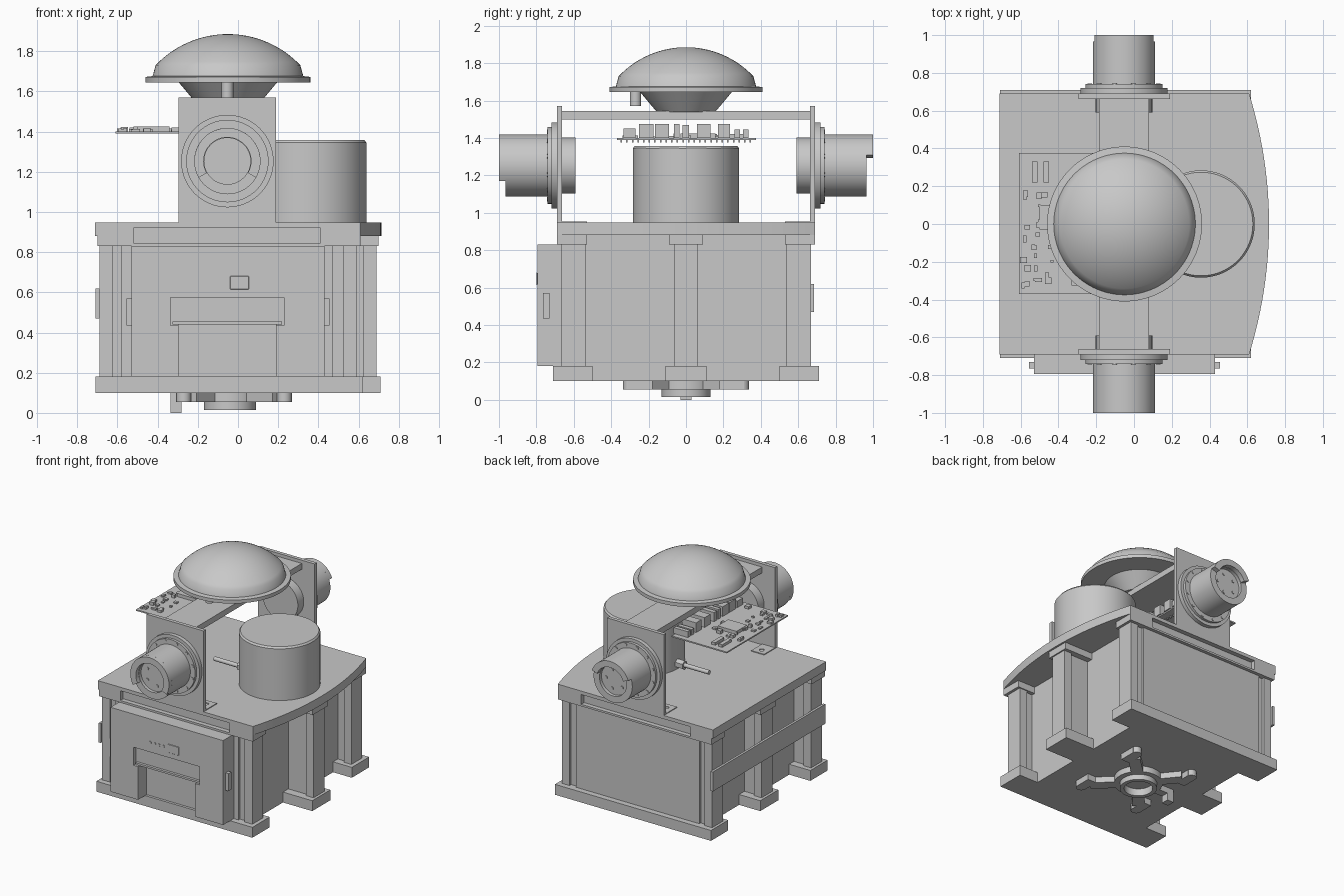
import bpy, bmesh, math, random
from mathutils import Vector, Matrix

if "Cube" in bpy.data.objects:
    bpy.data.objects.remove(bpy.data.objects["Cube"])

grey = bpy.data.materials.new("plain grey")
grey.use_nodes = True
grey.diffuse_color = (0.58, 0.58, 0.58, 1)
grey.node_tree.nodes["Principled BSDF"].inputs["Base Color"].default_value = (0.58, 0.58, 0.58, 1)


def finish(name, bm, smooth=False):
    bmesh.ops.recalc_face_normals(bm, faces=bm.faces)
    mesh = bpy.data.meshes.new(name)
    bm.to_mesh(mesh)
    bm.free()
    mesh.materials.append(grey)
    ob = bpy.data.objects.new(name, mesh)
    bpy.context.collection.objects.link(ob)
    if smooth:
        bpy.ops.object.select_all(action='DESELECT')
        ob.select_set(True)
        bpy.context.view_layer.objects.active = ob
        bpy.ops.object.shade_smooth_by_angle(angle=math.radians(35))
    return ob


def box(name, x, y, z):
    bm = bmesh.new()
    bmesh.ops.create_cube(bm, size=1)
    for v in bm.verts:
        v.co = [a + (b - a) * (c + 0.5) for (a, b), c in zip((x, y, z), v.co)]
    return finish(name, bm)


def prism(name, pts, lo, hi, axis='Z', smooth=False):
    """Extrude an outline along z, or an x-z outline along y."""
    put = (lambda p, h: (p[0], p[1], h)) if axis == 'Z' else (lambda p, h: (p[0], h, p[1]))
    bm = bmesh.new()
    face = bm.faces.new([bm.verts.new(put(p, lo)) for p in pts])
    out = bmesh.ops.extrude_face_region(bm, geom=[face])
    move = Vector(put((0, 0), hi - lo))
    bmesh.ops.translate(bm, vec=move, verts=[v for v in out["geom"] if isinstance(v, bmesh.types.BMVert)])
    return finish(name, bm, smooth)


def lathe(name, profile, loc, direction=(0, 0, 1), steps=64):
    """Revolve (radius, height) points, closed at both ends on the axis."""
    bm = bmesh.new()
    verts = [bm.verts.new((r, 0, h)) for r, h in profile]
    edges = [bm.edges.new(p) for p in zip(verts, verts[1:])]
    bmesh.ops.spin(bm, geom=verts + edges, cent=(0, 0, 0), axis=(0, 0, 1),
                   angle=math.tau, steps=steps)
    bmesh.ops.remove_doubles(bm, verts=bm.verts, dist=0.0005)
    turn = Vector((0, 0, 1)).rotation_difference(Vector(direction)).to_matrix().to_4x4()
    bm.transform(Matrix.Translation(loc) @ turn)
    return finish(name, bm, True)


def rod(name, r, length, loc, direction=(0, 0, 1), steps=24):
    return lathe(name, [(0, 0), (r, 0), (r, length), (0, length)], loc, direction, steps)


def cut(ob, cutter):
    mod = ob.modifiers.new("cut", 'BOOLEAN')
    mod.operation, mod.object, mod.solver = 'DIFFERENCE', cutter, 'EXACT'
    bpy.context.view_layer.objects.active = ob
    bpy.ops.object.modifier_apply(modifier=mod.name)
    bpy.data.objects.remove(cutter)


# Base plate and upper frame: tabs on both sides, the middle left tab reaching further out
def tab_side(out, mid_out, inner, y, corner, mid):
    half = [(mid_out, mid), (inner, mid), (inner, corner), (out, corner), (out, y)]
    return [(a, -b) for a, b in reversed(half)] + half


def tab_outline(corner_out, mid_out, y, corner, mid):
    right = [(-a, b) for a, b in tab_side(mid_out, mid_out, 0.53, y, corner, mid)]
    return tab_side(corner_out, mid_out, 0.46, y, corner, mid) + right[::-1]


prism("base_plate", tab_outline(0.62, 0.71, 0.71, 0.5, 0.11), 0.1, 0.18)
frame = prism("upper_frame", tab_outline(0.61, 0.7, 0.69, 0.53, 0.09), 0.83, 0.885)

# Deck with a bowed side
bow = [(0.61 + 0.105 * (1 - t * t), 0.69 * t) for t in [i / 12 - 1 for i in range(25)]]
deck = prism("deck", [(-0.712, -0.69)] + bow + [(-0.712, 0.69)], 0.88, 0.947)
for s in (-1, 1):
    ys = sorted((s * 0.655, s * 0.8))
    for part in (deck, frame):
        cut(part, box("slot_cutter", (-0.52, 0.41), ys, (0.845, 0.92)))

# Enclosure walls, posts and side rail
box("enclosure", (-0.53, 0.46), (-0.64, 0.64), (0.18, 0.84))
for s, side in ((-1, "front"), (1, "back")):
    box(side + "_panel", (-0.58, 0.47), sorted((s * 0.63, s * 0.665)), (0.18, 0.84))
for s in (-1, 1):
    for y in (-0.603, 0, 0.603):
        outer = 0.59 if s > 0 and y else 0.69
        inner = 0.46 if s > 0 else 0.53
        box("post_face", sorted((s * (outer - 0.065), s * outer)), (y - 0.065, y + 0.065), (0.18, 0.84))
        box("post_web", sorted((s * inner, s * (outer - 0.065))), (y - 0.045, y + 0.045), (0.18, 0.84))
box("side_rail", (-0.708, -0.69), (-0.685, 0.685), (0.47, 0.62))

# Front control box with a bay and a display recess
front = box("control_box", (-0.53, 0.43), (-0.795, -0.665), (0.18, 0.83))
cut(front, box("bay_cutter", (-0.295, 0.19), (-0.9, -0.69), (0.1, 0.44)))
cut(front, box("display_cutter", (-0.335, 0.23), (-0.9, -0.765), (0.435, 0.575)))
box("display_sill", (-0.325, 0.22), (-0.785, -0.76), (0.44, 0.455))
for i in range(4):
    rod("indicator", 0.01, 0.004, (-0.19 + 0.037 * i, -0.795, 0.65), (0, -1, 0), 16)
button = box("button", (-0.04, 0.055), (-0.8, -0.794), (0.615, 0.68))
bevel = button.modifiers.new("round", 'BEVEL')
bevel.width = 0.002
for x in ((-0.555, -0.53), (0.43, 0.455)):
    box("latch", x, (-0.765, -0.73), (0.435, 0.57))

# Bridge bracket
box("bridge_beam", (-0.185, 0.08), (-0.67, 0.67), (1.5, 1.545))
for s in (-1, 1):
    box("bracket_plate", (-0.295, 0.19), sorted((s * 0.662, s * 0.69)), (0.94, 1.57))
    for x in ((-0.295, -0.185), (0.08, 0.19)):
        foot = box("bracket_foot", x, sorted((s * 0.53, s * 0.67)), (0.943, 0.953))
        mid = sum(x) / 2
        cut(foot, rod("hole_cutter", 0.018, 0.1, (mid, s * 0.58, 0.9)))

# Motors on both ends of the bridge
CX, CZ = -0.053, 1.253
for s, start in ((-1, -30), (1, 20)):
    lathe("motor", [(0, -0.1), (0.15, -0.1), (0.15, -0.02), (0.23, -0.02), (0.23, 0.03), (0.205, 0.03),
                    (0.205, 0.05), (0.165, 0.05), (0.165, 0.275), (0.115, 0.275), (0.115, 0.25),
                    (0, 0.25)], (CX, s * 0.69, CZ), (0, s, 0))
    arc = [math.radians(start + (180 - 2 * start) * i / 32) for i in range(33)]
    ring = [(0.165, a) for a in arc] + [(0.118, a) for a in reversed(arc)]
    prism("motor_collar", [(CX + r * math.cos(a), CZ + r * math.sin(a)) for r, a in ring],
          s * 0.96, s * 1.0, 'Y', True)
    for i in range(12):
        a = math.tau * (i + 0.5) / 12
        rod("flange_bolt", 0.012, 0.006, (CX + 0.187 * math.cos(a), s * 0.738, CZ + 0.187 * math.sin(a)),
            (0, s, 0), 12)
    for i in range(5):
        a = math.tau * i / 5
        rod("cap_bolt", 0.012, 0.008, (CX + 0.075 * math.cos(a), s * 0.938, CZ + 0.075 * math.sin(a)),
            (0, s, 0), 12)

# Dome antenna: spherical cap over a rim and a tapered foot
R = 0.4956
cap = [(R * math.sin(a), 1.885 - R + R * math.cos(a)) for a in [0.813 * (1 - i / 16) for i in range(17)]]
lathe("antenna", [(0, 1.54), (0.157, 1.54), (0.245, 1.645), (0.41, 1.645), (0.41, 1.672), (0.375, 1.676)]
      + cap, (-0.05, 0, 0), steps=96)
rod("antenna_plug", 0.03, 0.09, (-0.053, -0.27, 1.57))

# Round scanner and its cable
lathe("scanner", [(0, 0.94), (0.284, 0.94), (0.284, 1.345), (0.274, 1.358), (0, 1.358)], (0.355, 0, 0), steps=96)
rod("cable_nut", 0.034, 0.09, (0.01, 0, 0.99), (1, 0, 0), 6)
rod("cable", 0.016, 0.24, (-0.2, 0, 0.99), (1, 0, 0), 16)

# Circuit board with sockets, chips and solder pins
box("circuit_board", (-0.61, -0.14), (-0.37, 0.375), (1.39, 1.4))
sockets = [(-0.335, -0.27, 1.45), (-0.25, -0.175, 1.475), (-0.165, -0.09, 1.475), (-0.065, -0.035, 1.475),
           (-0.02, 0.015, 1.47), (0.06, 0.13, 1.475), (0.17, 0.235, 1.475), (0.26, 0.29, 1.445),
           (0.305, 0.335, 1.445)]
for y0, y1, top in sockets:
    box("socket", (-0.25, -0.13), (y0, y1), (1.4, top))
for x in (-0.54, -0.48):
    box("long_connector", (x, x + 0.03), (0.22, 0.33), (1.4, 1.42))
box("processor", (-0.5, -0.34), (-0.03, 0.1), (1.4, 1.425))
rng = random.Random(4)
for i in range(34):
    x, y = rng.uniform(-0.59, -0.3), rng.uniform(-0.35, 0.2)
    w, d = rng.uniform(0.006, 0.018), rng.uniform(0.006, 0.018)
    box("chip", (x - w, x + w), (y - d, y + d), (1.4, rng.uniform(1.408, 1.425)))
for i in range(24):
    y = -0.35 + 0.03 * i
    box("solder_pin", (-0.2, -0.19), (y, y + 0.008), (1.375, 1.39))

# Underside mount: ring hub, four arms with cross bars, and a sensor foot
lathe("mount_hub", [(0, 0.1), (0.17, 0.1), (0.17, 0.055), (0.13, 0.055), (0.13, 0.015), (0.1, 0.015),
                    (0.1, 0.07), (0, 0.07)], (-0.04, 0, 0), steps=48)


def arm(name, a, b, width):
    side = (Vector(b) - Vector(a)).orthogonal().normalized() * width / 2
    prism(name, [Vector(a) + side, Vector(b) + side, Vector(b) - side, Vector(a) - side], 0.055, 0.1)


for sx, x in ((1, 0.23), (-1, -0.27)):
    for s in (-1, 1):
        arm("mount_arm", (-0.04 + sx * 0.07, s * 0.08), (x - sx * 0.03, s * 0.24), 0.085)
        arm("mount_bar", (x, s * 0.18), (x, s * 0.31), 0.075)
        rod("mount_pad", 0.0375, 0.045, (x, s * 0.3, 0.055), steps=16)
arm("foot_arm", (-0.15, 0), (-0.335, 0), 0.06)
box("sensor_foot", (-0.335, -0.28), (-0.03, 0.03), (0, 0.06))
